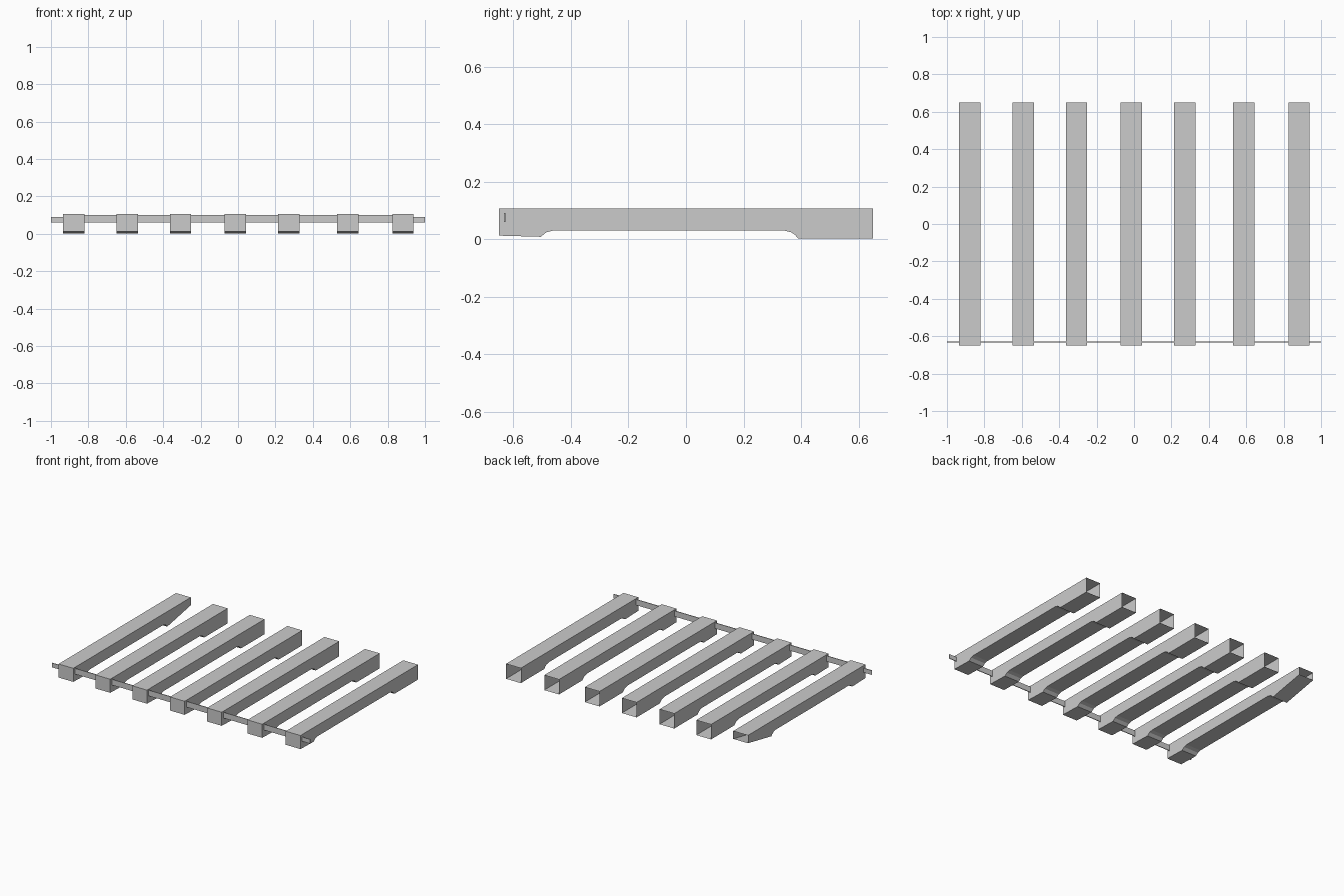
import bpy
import bmesh

if "Cube" in bpy.data.objects:
    bpy.data.objects.remove(bpy.data.objects["Cube"])

TOP = 0.107
WIDTH = 0.114
CENTRES = [-0.878, -0.592, -0.307, -0.015, 0.272, 0.586, 0.882]


def finish(name, bm):
    mesh = bpy.data.meshes.new(name)
    bmesh.ops.recalc_face_normals(bm, faces=bm.faces)
    bm.to_mesh(mesh)
    bm.free()
    obj = bpy.data.objects.new(name, mesh)
    bpy.context.collection.objects.link(obj)
    return obj


def slat(index, x, end_z):
    # Hollow sheet slat: side profile swept across its width, back end left open
    profile = [(-0.65, TOP), (-0.65, 0.012), (-0.505, 0.008), (-0.485, 0.024),
               (-0.46, 0.03), (0.34, 0.03), (0.365, 0.024), (0.38, 0.014),
               (0.39, 0.002), (0.65, end_z), (0.65, TOP)]
    bm = bmesh.new()
    left = [bm.verts.new((x - WIDTH / 2, y, z)) for y, z in profile]
    right = [bm.verts.new((x + WIDTH / 2, y, z)) for y, z in profile]
    bm.faces.new(left)
    bm.faces.new(right)
    n = len(profile)
    for i in range(n):
        if i == n - 2:      # open back end
            continue
        j = (i + 1) % n
        bm.faces.new((left[i], left[j], right[j], right[i]))
    finish(f"slat_{index}", bm)


def strip(name, x0, x1, z0, z1, y=-0.63, depth=0.005):
    # Thin upright section of the front rail
    bm = bmesh.new()
    bmesh.ops.create_cube(bm, size=1)
    for v in bm.verts:
        v.co.x = (x0 + x1) / 2 + v.co.x * (x1 - x0)
        v.co.y = y + v.co.y * depth
        v.co.z = (z0 + z1) / 2 + v.co.z * (z1 - z0)
    finish(name, bm)


# Seven slats; the leftmost one tapers upward underneath at the back
for i, cx in enumerate(CENTRES):
    slat(i + 1, cx, 0.052 if i == 0 else 0.002)

# Front rail: taller sections between slats, lower stubs at both ends
for i in range(len(CENTRES) - 1):
    strip(f"rail_section_{i + 1}", CENTRES[i] + WIDTH / 2,
          CENTRES[i + 1] - WIDTH / 2, 0.06, 0.1)
strip("rail_end_left", -1.0, CENTRES[0] - WIDTH / 2, 0.06, 0.09)
strip("rail_end_right", CENTRES[-1] + WIDTH / 2, 1.0, 0.06, 0.09)
